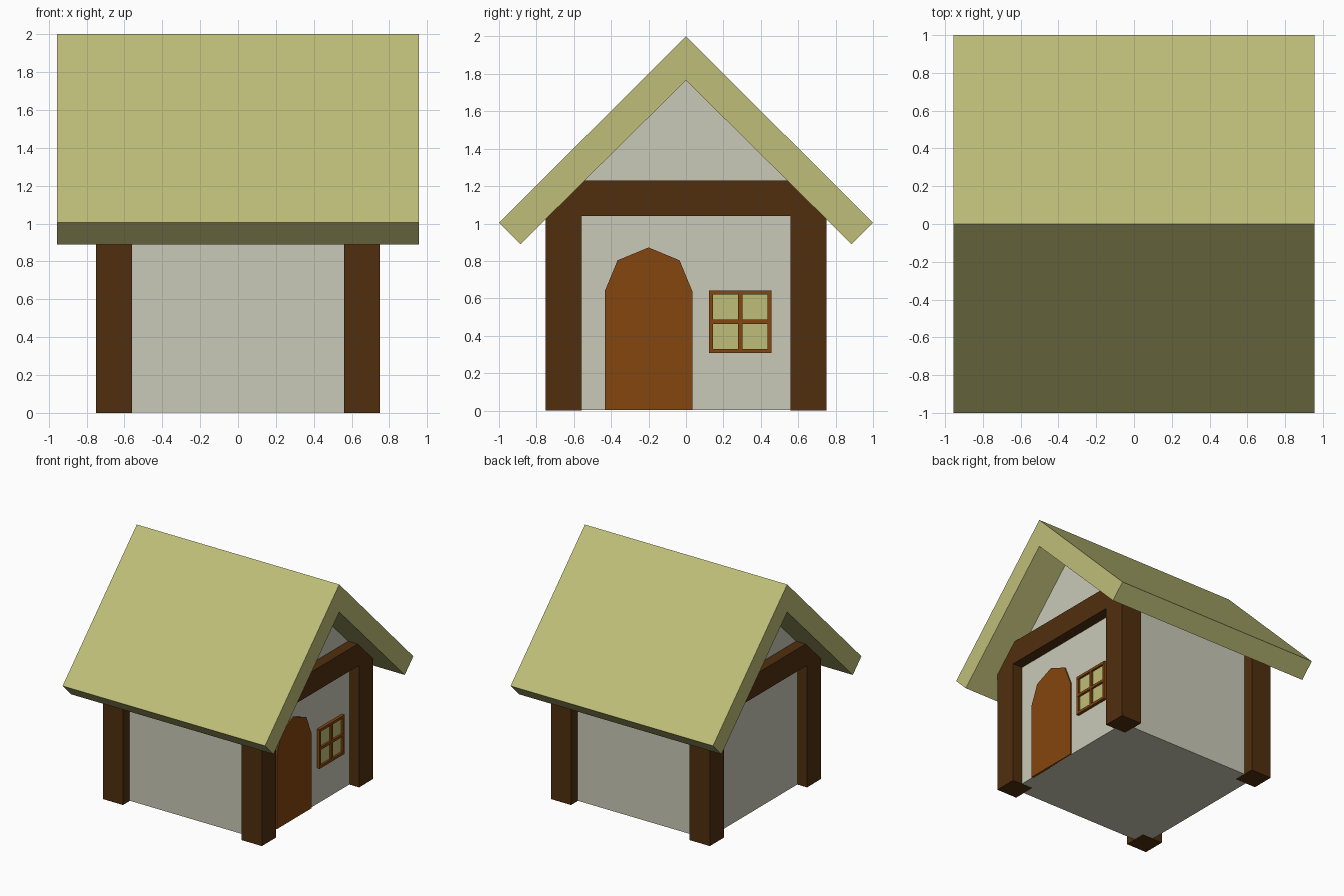
import bpy
import bmesh
import math

cube = bpy.data.objects.get("Cube")
if cube:
    bpy.data.objects.remove(cube, do_unlink=True)


def material(name, rgb):
    """Flat material from 0-255 sRGB values."""
    lin = [((c / 255 + 0.055) / 1.055) ** 2.4 for c in rgb]
    mat = bpy.data.materials.new(name)
    mat.use_nodes = True
    mat.diffuse_color = (*lin, 1)
    bsdf = mat.node_tree.nodes["Principled BSDF"]
    bsdf.inputs["Base Color"].default_value = (*lin, 1)
    bsdf.inputs["Roughness"].default_value = 0.9
    return mat


STRAW = material("straw", (191, 190, 121))
PLASTER = material("plaster", (202, 202, 185))
TIMBER = material("dark timber", (80, 47, 15))
WOOD = material("door wood", (131, 70, 14))


def prism(name, profile, x0, x1, mat):
    """Extrude a (y, z) outline along x from x0 to x1."""
    bm = bmesh.new()
    face = bm.faces.new([bm.verts.new((x0, y, z)) for y, z in profile])
    ext = bmesh.ops.extrude_face_region(bm, geom=[face])["geom"]
    moved = [v for v in ext if isinstance(v, bmesh.types.BMVert)]
    bmesh.ops.translate(bm, verts=moved, vec=(x1 - x0, 0, 0))
    bmesh.ops.recalc_face_normals(bm, faces=bm.faces)
    mesh = bpy.data.meshes.new(name)
    bm.to_mesh(mesh)
    bm.free()
    mesh.materials.append(mat)
    obj = bpy.data.objects.new(name, mesh)
    bpy.context.collection.objects.link(obj)
    return obj


def box(name, x0, x1, y0, y1, z0, z1, mat):
    return prism(name, [(y0, z0), (y1, z0), (y1, z1), (y0, z1)], x0, x1, mat)


WALL = 0.66             # half width of the plastered body
OUT, IN = 0.75, 0.56    # outer and inner faces of the timbers

# Plastered body with gables reaching into the roof
prism("walls", [(-WALL, 0.002), (WALL, 0.002), (WALL, 1.17), (0, 1.82), (-WALL, 1.17)],
      -WALL, WALL, PLASTER)

# Gabled roof slab
prism("roof", [(0, 2), (1, 1.005), (0.885, 0.89), (0, 1.765), (-0.885, 0.89), (-1, 1.005)],
      -0.955, 0.955, STRAW)

# Corner posts and gable beams
for sx, side in ((1, "left"), (-1, "right")):
    xs = sorted((sx * IN, sx * OUT))
    for sy, end in ((-1, "front"), (1, "back")):
        ys = sorted((sy * IN, sy * OUT))
        box(f"{end}_{side}_post", *xs, *ys, 0, 1.04, TIMBER)
    box(f"{side}_gable_beam", *xs, -OUT, OUT, 1.04, 1.23, TIMBER)

# Arched door
DOOR_Y, SPRING, RADIUS = -0.2, 0.638, 0.234
arch = [(DOOR_Y + RADIUS * math.cos(math.pi * i / 4), SPRING + RADIUS * math.sin(math.pi * i / 4))
        for i in range(5)]
prism("door", [(DOOR_Y - RADIUS, 0.002), (DOOR_Y + RADIUS, 0.002)] + arch,
      WALL - 0.01, WALL + 0.01, WOOD)

# Window pane and frame bars
WY, WZ, HALF, BAR = 0.29, 0.475, 0.167, 0.022
box("window_pane", WALL - 0.01, WALL + 0.008, WY - HALF + 0.01, WY + HALF - 0.01,
    WZ - HALF + 0.01, WZ + HALF - 0.01, STRAW)
for i, name in ((-1, "low"), (0, "middle"), (1, "high")):
    c = i * (HALF - BAR / 2)
    box(f"window_{name}_rail", WALL - 0.01, WALL + 0.025, WY - HALF, WY + HALF,
        WZ + c - BAR / 2, WZ + c + BAR / 2, WOOD)
    box(f"window_{name}_stile", WALL - 0.01, WALL + 0.024, WY + c - BAR / 2, WY + c + BAR / 2,
        WZ - HALF + 0.001, WZ + HALF - 0.001, WOOD)
